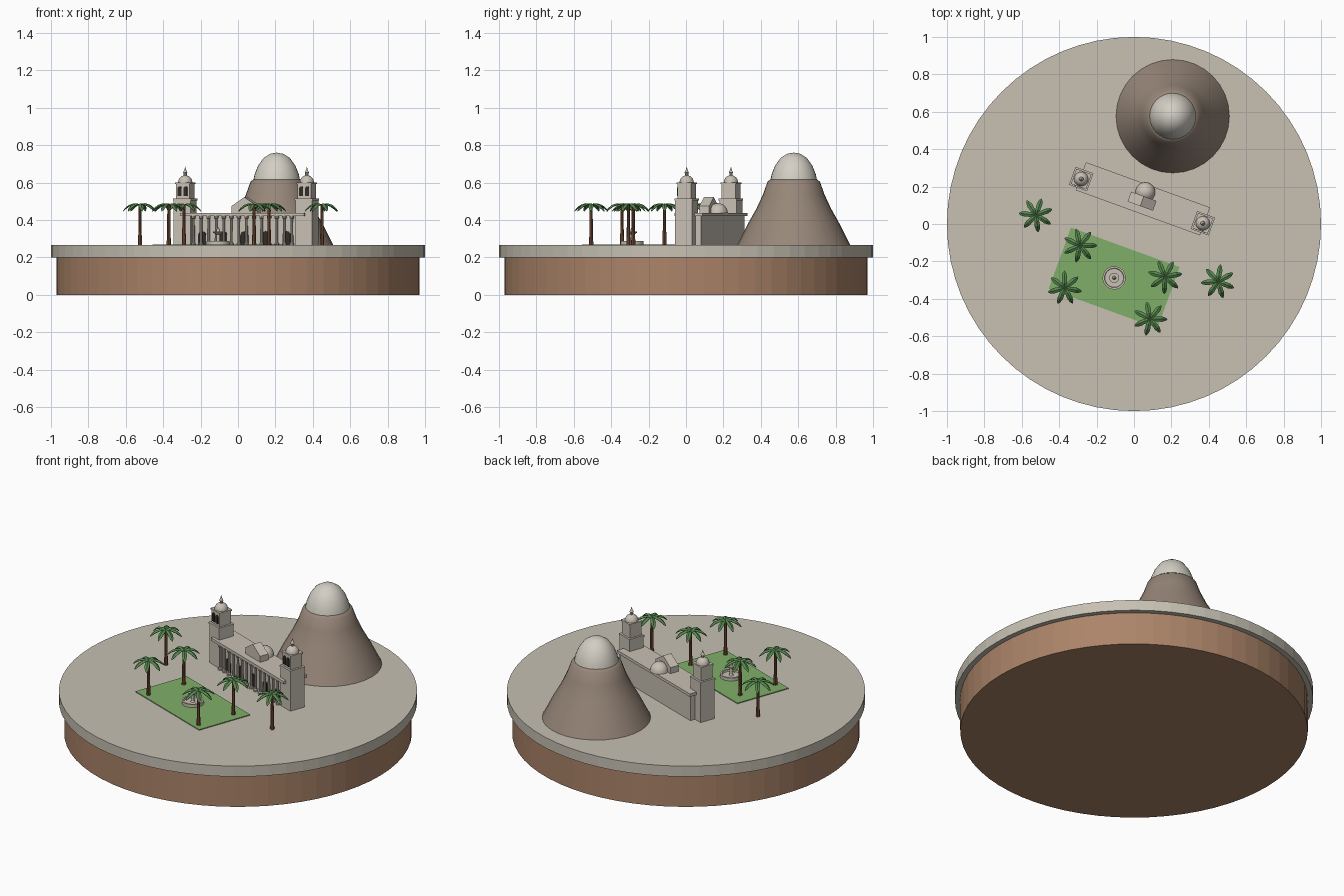
import bpy, bmesh, math
from mathutils import Matrix, Vector

if "Cube" in bpy.data.objects:
    bpy.data.objects.remove(bpy.data.objects["Cube"], do_unlink=True)


def material(name, r, g, b):
    m = bpy.data.materials.new(name)
    m.use_nodes = True
    m.diffuse_color = (r, g, b, 1)
    m.node_tree.nodes["Principled BSDF"].inputs["Base Color"].default_value = (r, g, b, 1)
    return m


PAVING = material("paving_stone", .57, .53, .45)
STONE = material("pale_stone", .58, .53, .46)
EARTH = material("brown_earth", .41, .23, .14)
ROCK = material("mountain_rock", .31, .24, .19)
SNOW = material("snow", .65, .62, .55)
GRASS = material("grass", .22, .43, .14)
LEAF = material("palm_leaf", .09, .24, .075)
BARK = material("bark", .19, .08, .04)
DARK = material("dark_opening", .03, .025, .022)

GROUND = 0.265


def finish(name, bm, mat, frame, smooth=0):
    bmesh.ops.recalc_face_normals(bm, faces=bm.faces)
    mesh = bpy.data.meshes.new(name)
    bm.to_mesh(mesh)
    bm.free()
    mesh.materials.append(mat)
    ob = bpy.data.objects.new(name, mesh)
    bpy.context.collection.objects.link(ob)
    ob.matrix_world = frame
    if smooth:
        bpy.ops.object.select_all(action='DESELECT')
        ob.select_set(True)
        bpy.context.view_layer.objects.active = ob
        bpy.ops.object.shade_smooth_by_angle(angle=math.radians(smooth))
    return ob


def lathe(name, profile, mat, frame=Matrix(), sides=24, smooth=0):
    """Closed solid from a (radius, height) profile, listed bottom to top."""
    bm = bmesh.new()
    rings = []
    for r, z in profile:
        if r == 0:
            rings.append([bm.verts.new((0, 0, z))] * sides)
        else:
            rings.append([bm.verts.new((r * math.cos(a), r * math.sin(a), z))
                          for a in (math.tau * i / sides for i in range(sides))])
    for lo, hi in zip(rings, rings[1:]):
        for i in range(sides):
            j = (i + 1) % sides
            bm.faces.new(dict.fromkeys((lo[i], lo[j], hi[j], hi[i])))
    for ring in (rings[0], rings[-1]):
        if ring[0] != ring[1]:
            bm.faces.new(ring)
    return finish(name, bm, mat, frame, smooth)


def box(name, x, y, z, mat, frame=Matrix()):
    """Box from (low, high) ranges."""
    bm = bmesh.new()
    mid = [(a + b) / 2 for a, b in (x, y, z)]
    size = [b - a for a, b in (x, y, z)]
    bmesh.ops.create_cube(bm, size=1, matrix=Matrix.Translation(mid) @ Matrix.Diagonal((*size, 1)))
    return finish(name, bm, mat, frame)


def prism(name, outline, y0, y1, mat, frame):
    """Front outline in (x, z), extruded from y0 back to y1."""
    bm = bmesh.new()
    face = bm.faces.new([bm.verts.new((x, y0, z)) for x, z in outline])
    new = bmesh.ops.extrude_face_region(bm, geom=[face])["geom"]
    bmesh.ops.translate(bm, vec=(0, y1 - y0, 0),
                        verts=[v for v in new if isinstance(v, bmesh.types.BMVert)])
    return finish(name, bm, mat, frame)


def arch(x, z, w, h):
    """Round-headed opening outline."""
    r = w / 2
    top = [(x + r * math.cos(a), z + h - r + r * math.sin(a))
           for a in (math.pi * i / 8 for i in range(9))]
    return [(x - r, z), (x + r, z)] + top


def dome(r, z, steps=6):
    return [(r * math.cos(a), z + r * math.sin(a))
            for a in (math.pi / 2 * i / steps for i in range(steps))] + [(0, z + r)]


def at(x, y, z=0, turn=0):
    return Matrix.Translation((x, y, z)) @ Matrix.Rotation(math.radians(turn), 4, 'Z')


# Round base
lathe("earth_base", [(.97, 0), (.97, .2)], EARTH, sides=64)
lathe("paved_plate", [(1, .2), (1, GROUND)], PAVING, sides=64)

# Mountain and its cap
peak = at(.207, .576)
lathe("mountain", [(.303, GROUND), (.285, .3), (.245, .38), (.2, .46), (.165, .535), (.14, .605),
                   (.12, .62)], ROCK, peak, 32, 60)
lathe("mountain_cap", [(.124, .615), (.118, .645), (.1, .69), (.07, .732), (.035, .754), (0, .76)],
      SNOW, peak, 32, 60)

# Long hall with a colonnade
site = at(.043, .122, 0, -20)
box("hall", (-.34, .34), (-.025, .08), (GROUND, .42), STONE, site)
box("hall_roof", (-.353, .353), (-.066, .093), (.42, .438), STONE, site)
for i in range(14):
    x = -.28 + i * .56 / 13
    lathe("column", [(.012, GROUND), (.012, .275), (.008, .28), (.007, .405), (.012, .41), (.012, .42)],
          STONE, site @ at(x, -.053), 10)
for i in range(5):
    prism("hall_doorway", arch((i - 2) * .12, GROUND, .044, .075), -.03, -.024, DARK, site)

# Gable and dome over the middle of the hall
prism("gable", [(-.072, .437), (.072, .437), (.072, .475), (0, .522), (-.072, .475)],
      -.028, .028, STONE, site)
lathe("hall_dome", dome(.053, .437), STONE, site @ at(0, .052), 24, 50)

# Twin bell towers
for side in (-1, 1):
    tower = site @ at(side * .346, 0)
    box("tower_shaft", (-.048, .048), (-.048, .048), (GROUND, .51), STONE, tower)
    box("tower_ledge", (-.051, .051), (-.051, .051), (.504, .514), STONE, tower)
    box("belfry", (-.039, .039), (-.039, .039), (.514, .592), STONE, tower)
    box("belfry_cornice", (-.043, .043), (-.043, .043), (.592, .601), STONE, tower)
    for x in (-.017, .017):
        prism("belfry_opening", arch(x, .528, .021, .052), -.044, -.038, DARK, tower)
    lathe("tower_dome", dome(.038, .601), STONE, tower, 20, 50)
    lathe("tower_spire", [(.009, .632), (.009, .65), (.012, .653), (.006, .665), (0, .685)],
          STONE, tower, 10)

# Lawn and fountain
garden = at(-.106, -.288, 0, -20)
box("lawn", (-.309, .309), (-.174, .174), (GROUND - .003, .27), GRASS, garden)
lathe("fountain_basin", [(.062, .268), (.062, .288), (.052, .288), (.05, .278), (0, .278)],
      STONE, garden, 24)
lathe("fountain_pillar", [(.014, .275), (.009, .285), (.009, .322), (.027, .332), (.027, .338),
                          (.01, .338), (.008, .352), (0, .362)], STONE, garden, 16)


# Palm trees
def palm(x, y, turn):
    place = at(x, y, 0, turn)
    lathe("palm_trunk", [(.012, GROUND - .002), (.0095, .33), (.0085, .4), (.008, .478)], BARK, place, 8)
    bm = bmesh.new()
    # Each frond: distance out, ridge height, half width
    stations = [(0, .48, .004), (.03, .488, .012), (.06, .479, .014), (.08, .462, .009), (.091, .447, .001)]
    for k in range(7):
        spin = Matrix.Rotation(math.tau * k / 7, 3, 'Z')
        rows = [[bm.verts.new(spin @ Vector((d, s * w, z - abs(s) * w * .5))) for s in (-1, 0, 1)]
                for d, z, w in stations]
        for a, b in zip(rows, rows[1:]):
            for i in (0, 1):
                bm.faces.new((a[i], b[i], b[i + 1], a[i + 1]))
    crown = finish("palm_fronds", bm, LEAF, place)
    thick = crown.modifiers.new("thickness", 'SOLIDIFY')
    thick.thickness = .003
    thick.offset = 0


for x, y, turn in [(-.524, .048, 20), (-.289, -.115, 0), (-.37, -.342, 40),
                   (.166, -.282, 10), (.449, -.308, 30), (.086, -.507, 50)]:
    palm(x, y, turn)
